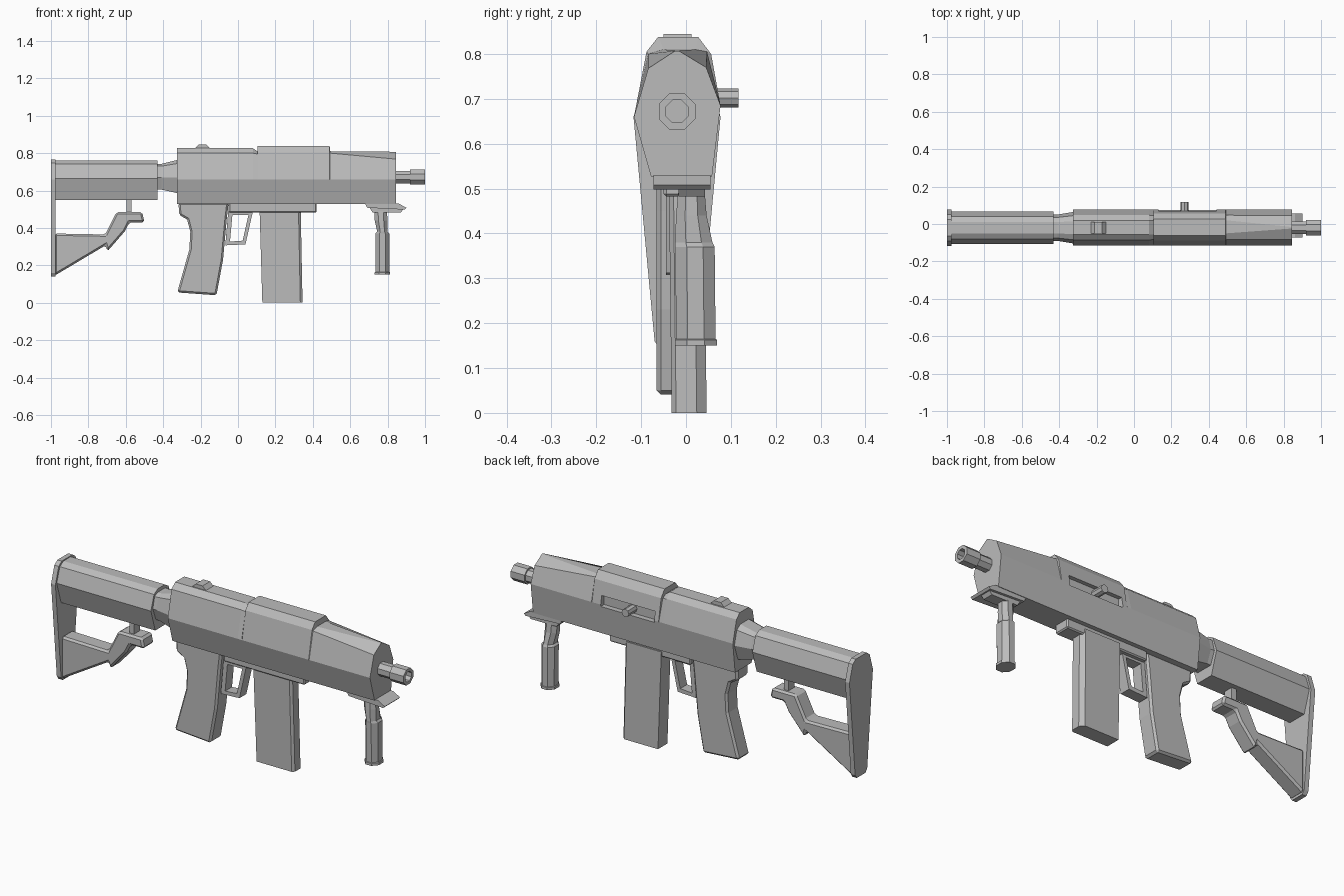
import bpy, bmesh, math

if "Cube" in bpy.data.objects:
    bpy.data.objects.remove(bpy.data.objects["Cube"])

grey = bpy.data.materials.new("plain grey")
grey.diffuse_color = (0.5, 0.5, 0.5, 1)
grey.use_nodes = True
grey.node_tree.nodes["Principled BSDF"].inputs["Base Color"].default_value = grey.diffuse_color
YC = -0.02  # centre plane of the body


def finish(name, bm, bevel=0.0):
    bmesh.ops.recalc_face_normals(bm, faces=bm.faces)
    me = bpy.data.meshes.new(name)
    bm.to_mesh(me)
    bm.free()
    me.materials.append(grey)
    ob = bpy.data.objects.new(name, me)
    bpy.context.collection.objects.link(ob)
    if bevel:
        m = ob.modifiers.new("chamfer", 'BEVEL')
        m.width, m.segments, m.limit_method = bevel, 1, 'ANGLE'
        m.angle_limit = math.radians(50)
    return ob


def loft(name, rings, closed=False, bevel=0.0):
    """Skin equal-length loops of 3D points; closed joins last ring to first."""
    bm = bmesh.new()
    vs = [[bm.verts.new(p) for p in r] for r in rings]
    n = len(vs[0])
    pairs = list(zip(vs, vs[1:])) + ([(vs[-1], vs[0])] if closed else [])
    for a, b in pairs:
        for i in range(n):
            j = (i + 1) % n
            bm.faces.new((a[i], a[j], b[j], b[i]))
    if not closed:
        bm.faces.new(vs[0])
        bm.faces.new(vs[-1])
    return finish(name, bm, bevel)


def prism(name, profile, y0, y1, bevel=0.0):
    """Side profile (x, z) extruded across y."""
    return loft(name, [[(x, y, z) for x, z in profile] for y in (y0, y1)], bevel=bevel)


def box(name, x0, x1, y0, y1, z0, z1, bevel=0.0):
    return prism(name, [(x0, z0), (x1, z0), (x1, z1), (x0, z1)], y0, y1, bevel)


def section(x, half):
    """Mirrored cross-section at x from (half width, z) points, top to bottom."""
    return ([(x, YC + w, z) for w, z in half] +
            [(x, YC - w, z) for w, z in reversed(half)])


def octa(x, r, z=0.672):
    return [(x, YC + r * math.cos(math.radians(45 * i + 22.5)),
             z + r * math.sin(math.radians(45 * i + 22.5))) for i in range(8)]


# Receiver: slightly lopsided section, raised cover in the middle, peaked nose
LOW_L, LOW_R = [(-.078, .527), (-.116, .66)], [(.077, .685), (.058, .527)]
REAR = LOW_L + [(-.086, .80), (-.055, .826), (.02, .826), (.047, .80)] + LOW_R
DIP = LOW_L + [(-.083, .795), (-.055, .81), (.02, .81), (.045, .795)] + LOW_R
COVER = LOW_L + [(-.088, .805), (-.062, .838), (.027, .838), (.056, .80)] + LOW_R
FRONT = LOW_L + [(-.084, .80), (-.05, .81), (.02, .81), (.047, .805)] + LOW_R
NOSE = LOW_L + [(-.084, .768), (-.024, .807), (-.016, .807), (.045, .77)] + LOW_R
receiver = loft("receiver", [[(x, y, z) for y, z in s] for x, s in (
    (-.325, REAR), (.08, REAR), (.103, DIP), (.105, COVER),
    (.49, COVER), (.493, FRONT), (.845, NOSE))])

# Bolt slot cut into the far side
cutter = box("slot_cutter", .13, .44, .048, .2, .675, .73)
cut = receiver.modifiers.new("slot", 'BOOLEAN')
cut.operation, cut.object, cut.solver = 'DIFFERENCE', cutter, 'EXACT'
bpy.context.view_layer.objects.active = receiver
bpy.ops.object.modifier_apply(modifier="slot")
bpy.data.objects.remove(cutter)

# Bolt handle
loft("bolt_handle", [[(.27 + .021 * math.cos(math.pi * i / 4), y,
                       .702 + .021 * math.sin(math.pi * i / 4)) for i in range(8)]
                     for y in (.03, .117)])

# Barrel and hollow muzzle
loft("barrel", [octa(.83, .036), octa(.92, .036)])
loft("muzzle", [octa(.92, .044), octa(1.0, .044), octa(1.0, .027), octa(.92, .027)], closed=True)

# Rear sight: trapezoid with a notch
prism("rear_sight", [(-.235, .82), (-.145, .82), (-.17, .845), (-.21, .845)], -.05, .012)

# Stock tube, neck and butt plate
TUBE = [(.03, .76), (.06, .742), (.086, .665), (.05, .55)]
NECK_A = [(.03, .742), (.055, .73), (.07, .67), (.045, .605)]
NECK_B = [(.035, .765), (.065, .745), (.085, .67), (.055, .585)]
loft("stock_tube", [section(-.98, TUBE), section(-.43, TUBE)])
loft("stock_neck", [section(-.44, NECK_A), section(-.41, NECK_A), section(-.32, NECK_B)])
PLATE = [(.045, .765), (.07, .747), (.097, .66), (.05, .16), (.036, .14)]
loft("butt_plate", [section(-1.0, PLATE), section(-.975, PLATE)])

# Lower stock brace and its hanger
prism("stock_brace", [(-.98, .37), (-.71, .365), (-.65, .484), (-.512, .484),
                      (-.50, .43), (-.58, .43), (-.605, .382), (-.698, .275),
                      (-.708, .307), (-.98, .145)], YC - .045, YC + .045, .01)
box("brace_hanger", -.597, -.57, YC - .025, YC + .025, .47, .56)

# Pistol grip
prism("pistol_grip", [(-.318, .535), (-.315, .47), (-.272, .445), (-.255, .38),
                      (-.26, .285), (-.325, .055), (-.115, .04), (-.08, .23),
                      (-.06, .45), (-.05, .535)], -.066, .028, .01)

# Underside rail and trigger guard loop
box("underside_rail", -.05, .42, -.05, .035, .482, .535, .006)
OUTER = [(-.052, .49), (-.068, .307), (.04, .312), (.08, .49)]
INNER = [(-.03, .47), (-.043, .327), (.025, .332), (.056, .47)]
Y0, Y1 = -.045, .012
loft("trigger_guard", [[(x, y, z) for x, z in loop] for loop, y in
                       ((OUTER, Y0), (OUTER, Y1), (INNER, Y1), (INNER, Y0))], closed=True)

# Magazine: leans slightly, with cut front corners
def mag_ring(x0, x1, dy, z):
    return [(x0, -.038 + dy, z), (x1 - .012, -.038 + dy, z), (x1, -.028 + dy, z),
            (x1, .018 + dy, z), (x1 - .018, .04 + dy, z), (x0, .04 + dy, z)]


loft("magazine", [mag_ring(.115, .335, 0, .51), mag_ring(.13, .345, .006, 0)])

# Foregrip mount: wide slab with pointed tip, narrow block below
prism("mount_slab", [(.68, .53), (.86, .53), (.90, .508), (.89, .498), (.69, .508)], -.072, .055)
prism("mount_block", [(.70, .512), (.888, .505), (.87, .482), (.72, .482)], -.017, .042)


# Foregrip: octagonal handle with narrower neck and rim
def oval(x, y, rx, ry, z):
    return [(x + rx * math.cos(math.radians(45 * i + 22.5)) * 1.08,
             y + ry * math.sin(math.radians(45 * i + 22.5)) * 1.08, z) for i in range(8)]


loft("foregrip", [oval(.763, .012, .034, .03, .49), oval(.765, .012, .034, .034, .44),
                  oval(.772, .007 + .01, .028, .042, .38), oval(.772, .02, .037, .044, .37),
                  oval(.772, .022, .037, .044, .165), oval(.772, .022, .041, .047, .163),
                  oval(.772, .022, .041, .047, .15)])
